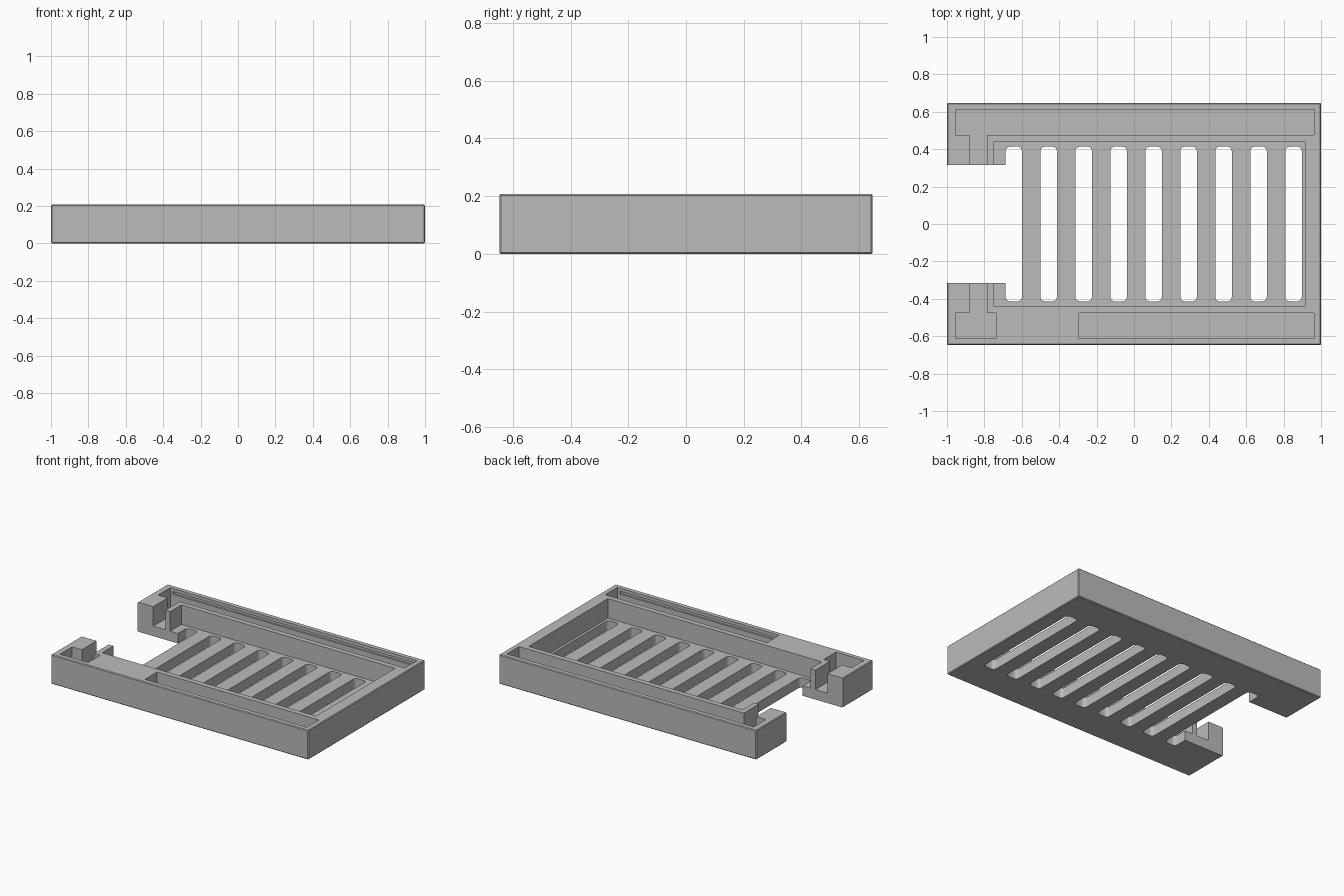
import bpy
import bmesh

if "Cube" in bpy.data.objects:
    bpy.data.objects.remove(bpy.data.objects["Cube"], do_unlink=True)

HEIGHT = 0.207
FLOOR = 0.07
OVER = 0.3      # cutters reach above the top
UNDER = -0.1    # cutters reach below the base

grey = bpy.data.materials.new("plain grey")
grey.use_nodes = True
grey.diffuse_color = (0.5, 0.5, 0.5, 1)
grey.node_tree.nodes["Principled BSDF"].inputs["Base Color"].default_value = (0.5, 0.5, 0.5, 1)


def box(name, x, y, z, round_by=0, segments=1, upright_only=False):
    """Box from (min, max) ranges, with optional rounded edges."""
    bm = bmesh.new()
    bmesh.ops.create_cube(bm, size=1)
    for v in bm.verts:
        v.co = [r[0] if c < 0 else r[1] for c, r in zip(v.co, (x, y, z))]
    if round_by:
        edges = [e for e in bm.edges if not upright_only
                 or abs(e.verts[0].co.z - e.verts[1].co.z) > 0.01]
        bmesh.ops.bevel(bm, geom=edges, offset=round_by, segments=segments,
                        profile=0.5, affect='EDGES')
    mesh = bpy.data.meshes.new(name)
    bm.to_mesh(mesh)
    bm.free()
    obj = bpy.data.objects.new(name, mesh)
    bpy.context.collection.objects.link(obj)
    return obj


# Solid body with softened outer edges
tray = box("tray", (-1, 1), (-0.647, 0.647), (0, HEIGHT), round_by=0.005)
tray.data.materials.append(grey)


def cut(x, y, z, **rounding):
    cutter = box("cutter", x, y, z, **rounding)
    cutter.hide_render = True
    mod = tray.modifiers.new("cut", 'BOOLEAN')
    mod.operation = 'DIFFERENCE'
    mod.solver = 'EXACT'
    mod.object = cutter
    bpy.context.view_layer.objects.active = tray
    bpy.ops.object.modifier_apply(modifier=mod.name)
    bpy.data.objects.remove(cutter, do_unlink=True)


# Main cavity
cut((-0.748, 0.915), (-0.44, 0.44), (FLOOR, OVER))

# Side pockets: one along the back, a short and a long one at the front
for x, side in (((-0.955, 0.963), 1), ((-0.955, -0.737), -1), ((-0.295, 0.963), -1)):
    cut(x, sorted((side * 0.477, side * 0.612)), (FLOOR, OVER))
    # Shallow snap groove in the outer wall of the long pockets
    if x[1] > 0:
        cut((x[0] + 0.02, x[1] - 0.02), sorted((side * 0.6, side * 0.625)), (0.165, 0.185))

# Opening between the arms, and the channels joining it to the pockets
cut((-1.2, -0.645), (-0.315, 0.315), (UNDER, OVER))
for side in (1, -1):
    cut((-0.88, -0.785), sorted((side * 0.25, side * 0.5)), (FLOOR, OVER))

# Row of vent slots through the floor
for i in range(9):
    centre = -0.643 + 0.187 * i
    cut((centre - 0.044, centre + 0.044), (-0.414, 0.414), (UNDER, FLOOR + 0.05),
        round_by=0.025, segments=5, upright_only=True)

# Keep flat faces crisp and the slot corners smooth
bpy.ops.object.select_all(action='DESELECT')
tray.select_set(True)
bpy.context.view_layer.objects.active = tray
bpy.ops.object.shade_smooth_by_angle(angle=0.5)
